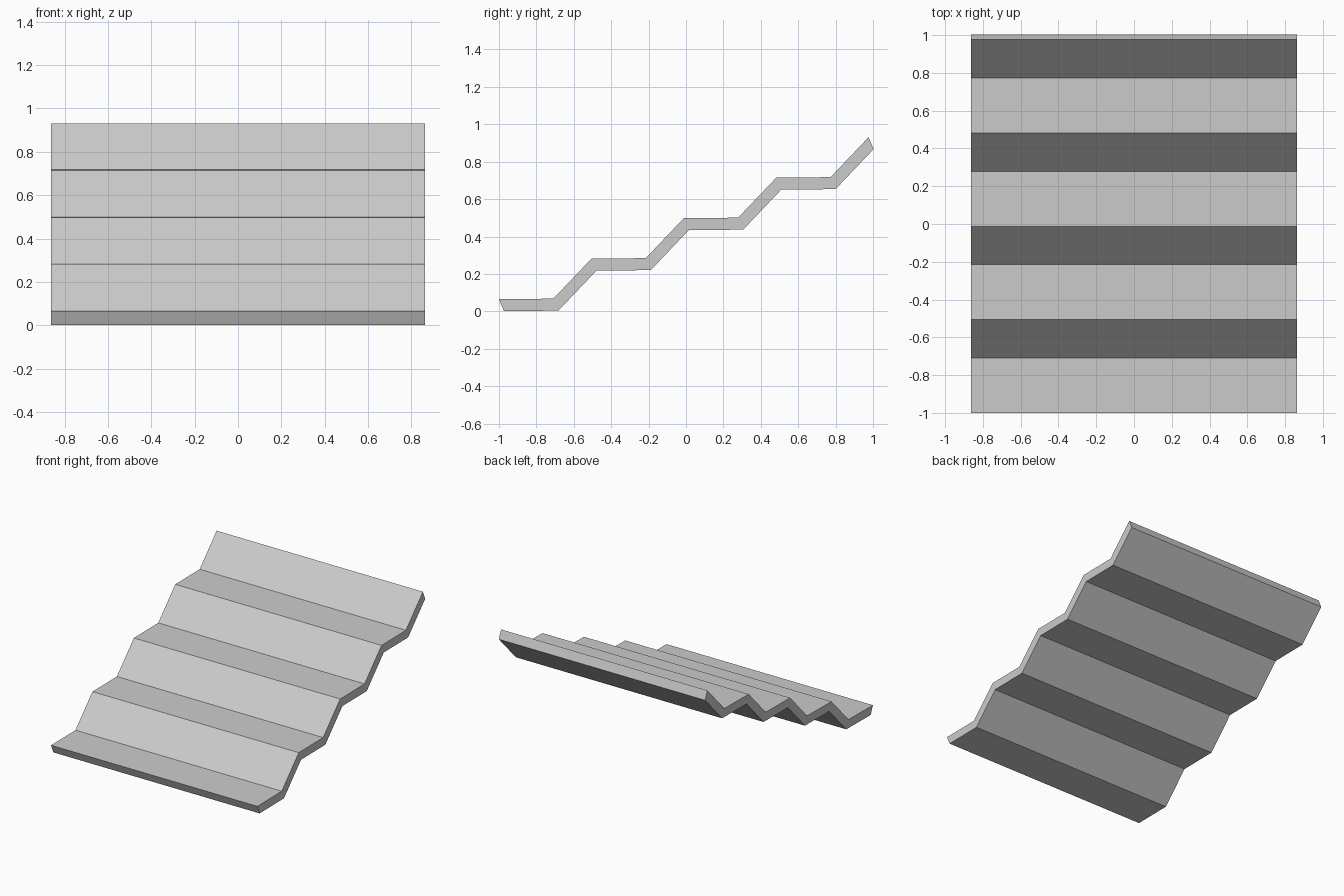
import bpy
import bmesh
from mathutils import Vector

cube = bpy.data.objects.get("Cube")
if cube:
    bpy.data.objects.remove(cube, do_unlink=True)

# Plain grey material
grey = bpy.data.materials.new("light_grey")
grey.use_nodes = True
colour = (0.6, 0.6, 0.6, 1)
grey.diffuse_color = colour
grey.node_tree.nodes["Principled BSDF"].inputs["Base Color"].default_value = colour

HALF_WIDTH = 0.862
STEPS = 4
RUN, RISE = 0.494, 0.2165       # one tread plus one slope
TREAD = 0.291                   # depth of the flat part
SHIFT = Vector((0, 0.027, -0.064))  # upper surface to underside

# Upper edge of the folded profile: flat tread, then slope
upper = []
for i in range(STEPS):
    y, z = -1 + i * RUN, 0.065 + i * RISE
    upper += [Vector((0, y, z)), Vector((0, y + TREAD, z + 0.003))]
upper.append(Vector((0, -1 + STEPS * RUN, 0.065 + STEPS * RISE)))
lower = [p + SHIFT for p in upper]

# Folded stair slab: quad strips across the width, sides split per fold
bm = bmesh.new()
rows = []
for side in (-1, 1):
    offset = Vector((side * HALF_WIDTH, 0, 0))
    rows.append([[bm.verts.new(p + offset) for p in edge] for edge in (upper, lower)])
(ul, ll), (ur, lr) = rows
for i in range(len(upper) - 1):
    j = i + 1
    bm.faces.new((ul[i], ur[i], ur[j], ul[j]))
    bm.faces.new((ll[i], ll[j], lr[j], lr[i]))
    bm.faces.new((ul[i], ul[j], ll[j], ll[i]))
    bm.faces.new((ur[i], lr[i], lr[j], ur[j]))
for k in (0, -1):
    bm.faces.new((ul[k], ll[k], lr[k], ur[k]))
bmesh.ops.recalc_face_normals(bm, faces=bm.faces)

mesh = bpy.data.meshes.new("folded_stairs")
bm.to_mesh(mesh)
bm.free()
mesh.materials.append(grey)
stairs = bpy.data.objects.new("folded_stairs", mesh)
bpy.context.collection.objects.link(stairs)
